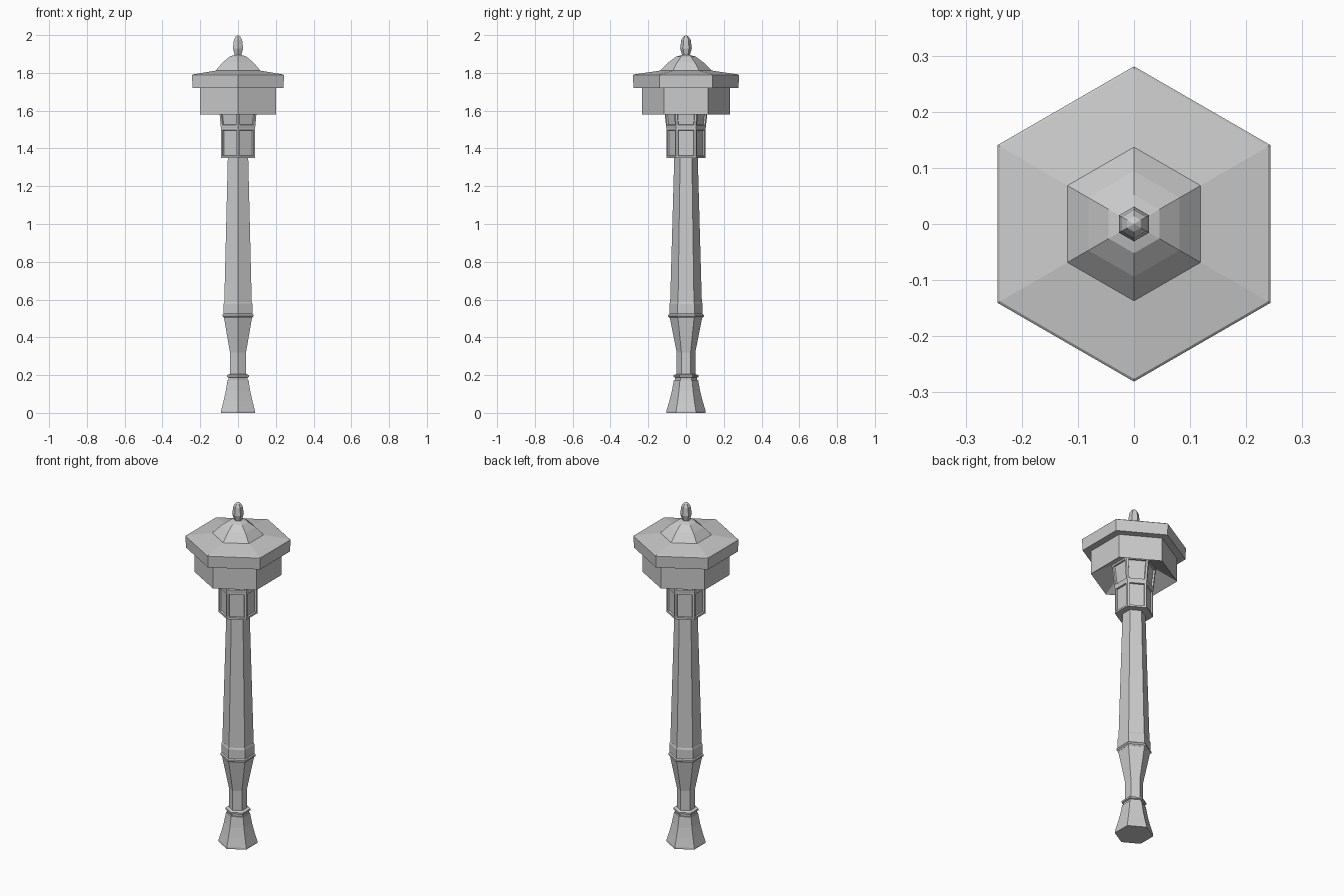
import bpy, bmesh
from math import sin, cos, pi

if "Cube" in bpy.data.objects:
    bpy.data.objects.remove(bpy.data.objects["Cube"])

SIDES = 6


def hex_lathe(name, profile, cap_bottom=True, cap_top=True, panel_bands=()):
    """Stack hexagonal rings from (corner radius, z); corners point along +-y."""
    bm = bmesh.new()
    rings = []
    for r, z in profile:
        if r == 0:
            rings.append([bm.verts.new((0, 0, z))] * SIDES)
        else:
            rings.append([bm.verts.new((r * cos(pi / 2 + 2 * pi * i / SIDES),
                                        r * sin(pi / 2 + 2 * pi * i / SIDES), z))
                          for i in range(SIDES)])
    panels = []
    for b, (lo, hi) in enumerate(zip(rings, rings[1:])):
        for i in range(SIDES):
            j = (i + 1) % SIDES
            quad = list(dict.fromkeys([lo[i], lo[j], hi[j], hi[i]]))
            f = bm.faces.new(quad)
            if b in panel_bands:
                panels.append(f)
    if cap_bottom:
        bm.faces.new(rings[0][::-1])
    if cap_top and profile[-1][0] > 0:
        bm.faces.new(rings[-1])
    bm.normal_update()
    # Recessed panels: a flat frame, then a narrow step inward
    if panels:
        bmesh.ops.inset_individual(bm, faces=panels, thickness=0.015)
        bmesh.ops.inset_individual(bm, faces=panels, thickness=0.003, depth=-0.009)
    me = bpy.data.meshes.new(name)
    bm.to_mesh(me)
    bm.free()
    ob = bpy.data.objects.new(name, me)
    bpy.context.collection.objects.link(ob)
    return ob


# Flared foot
hex_lathe("foot", [(.104, 0), (.104, .01), (.089, .06), (.075, .115), (.064, .175)])

# Small ring above the foot
hex_lathe("lower_collar", [(.057, .175), (.058, .188), (.067, .191), (.067, .2), (.05, .206)])

# Narrow neck widening to the mid collar
hex_lathe("lower_stem", [(.049, .2), (.049, .32), (.086, .505)])
hex_lathe("mid_collar", [(.086, .503), (.094, .51), (.094, .519), (.088, .525),
                         (.088, .578), (.084, .588)])

# Long tapering shaft
hex_lathe("shaft", [(.084, .58), (.062, 1.36)])

# Panelled neck: straight band, groove, flared band
hex_lathe("panelled_neck", [(.104, 1.35), (.104, 1.507), (.105, 1.513), (.119, 1.645)],
          panel_bands=(0, 2))

# Lantern box with recessed underside
hex_lathe("lantern_box", [(.118, 1.645), (.233, 1.58), (.233, 1.73)])

# Roof with broad brim and raised cap
hex_lathe("roof", [(.278, 1.72), (.281, 1.788), (.276, 1.792), (.137, 1.812),
                   (.094, 1.855), (.052, 1.886), (.02, 1.895)])

# Finial
hex_lathe("finial", [(.018, 1.885), (.031, 1.93), (.025, 1.975), (.014, 1.992), (0, 2.0)])
